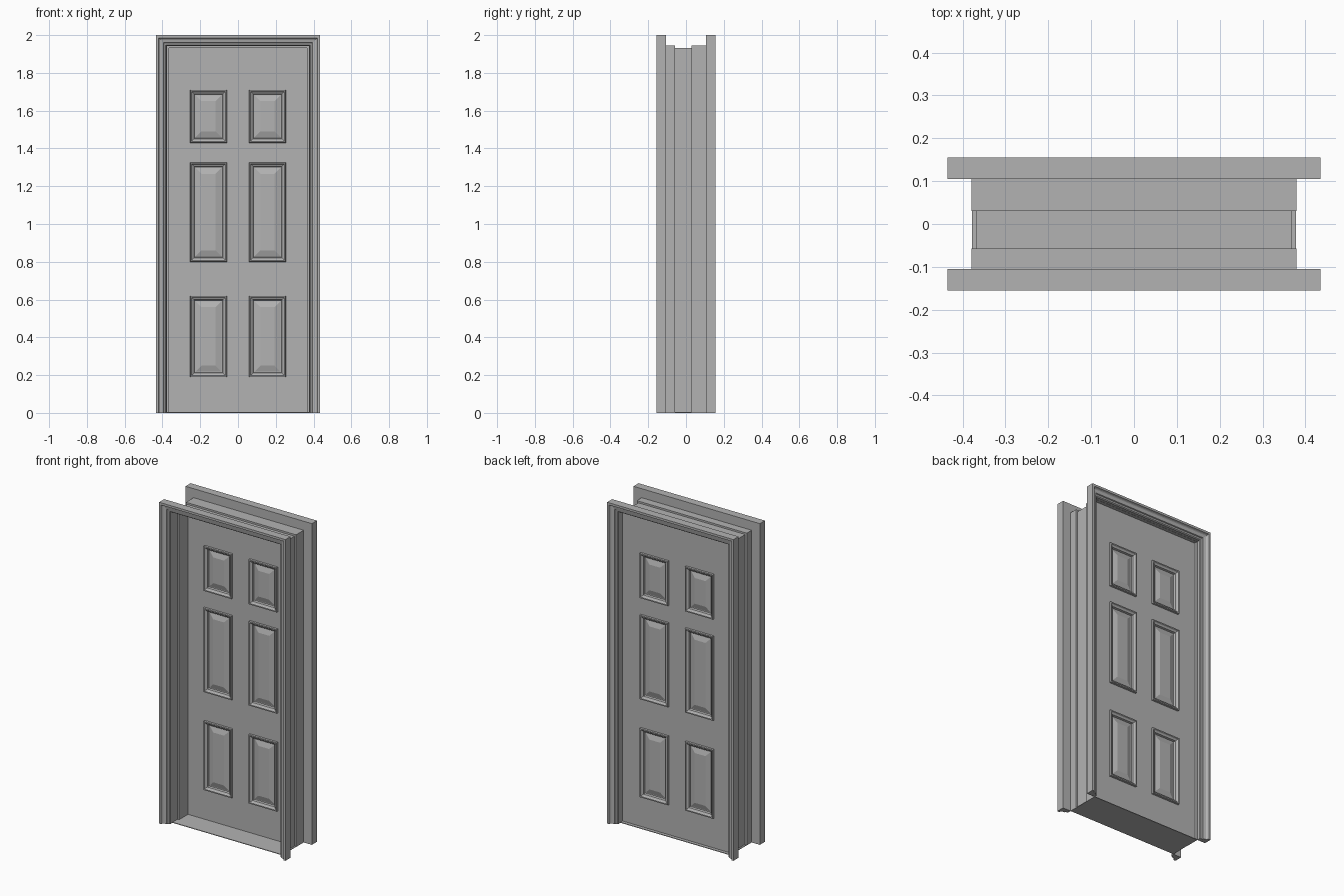
import bpy
import bmesh

cube = bpy.data.objects.get("Cube")
if cube:
    bpy.data.objects.remove(cube, do_unlink=True)

HALF_W, HEIGHT = 0.435, 2.0      # outer edge of the casing
WALL = 0.105                     # half the wall thickness between casings

paint = bpy.data.materials.new("grey_paint")
paint.use_nodes = True
grey = (0.45, 0.45, 0.45, 1)
paint.diffuse_color = grey
paint.node_tree.nodes["Principled BSDF"].inputs["Base Color"].default_value = grey


def finish(name, bm):
    """Turn a bmesh into a painted object."""
    bmesh.ops.recalc_face_normals(bm, faces=bm.faces)
    mesh = bpy.data.meshes.new(name)
    bm.to_mesh(mesh)
    bm.free()
    mesh.materials.append(paint)
    obj = bpy.data.objects.new(name, mesh)
    bpy.context.collection.objects.link(obj)
    return obj


def sweep_frame(name, profile):
    """Carry a closed (inset, y) profile up, across and down with mitred corners."""
    bm = bmesh.new()
    rows = []
    for side, top in ((-1, 0), (-1, 1), (1, 1), (1, 0)):
        rows.append([bm.verts.new((side * (HALF_W - d), y, top * (HEIGHT - d)))
                     for d, y in profile])
    n = len(profile)
    for a, b in zip(rows, rows[1:]):
        for i in range(n):
            j = (i + 1) % n
            bm.faces.new((a[i], a[j], b[j], b[i]))
    bm.faces.new(rows[0])
    bm.faces.new(rows[-1])
    return finish(name, bm)


def box(name, x, y0, y1, z0, z1):
    bm = bmesh.new()
    bmesh.ops.create_cube(bm, size=1)
    for v in bm.verts:
        v.co = (2 * x * v.co.x, y0 + (y1 - y0) * (v.co.y + 0.5),
                z0 + (z1 - z0) * (v.co.z + 0.5))
    return finish(name, bm)


# Moulded casings on both sides of the wall: (inset from outer edge, projection)
moulding = [(0, 0), (0, 0.05), (0.014, 0.05), (0.018, 0.04), (0.022, 0.036),
            (0.040, 0.032), (0.043, 0.026), (0.052, 0.024), (0.057, 0.018),
            (0.057, 0)]
for name, side in (("front_casing", -1), ("back_casing", 1)):
    sweep_frame(name, [(d, side * (WALL + p)) for d, p in moulding])

# Thin jamb lining, stepped inward in the middle to form the stop
inner = [(0.058, -WALL), (0.058, -0.057), (0.069, -0.057),
         (0.069, 0.03), (0.058, 0.03), (0.058, WALL)]
sweep_frame("jamb", inner + [(d - 0.002, y) for d, y in reversed(inner)])

# Threshold
box("threshold", 0.378, -WALL, WALL, 0, 0.004)

# Door leaf: a gridded slab whose panel cells are inset in steps
X_CUTS = [-0.377, -0.253, -0.059, 0.059, 0.253, 0.377]
Z_CUTS = [0.004, 0.19, 0.62, 0.80, 1.325, 1.43, 1.71, 1.941]
# (inset width, depth) of moulding lip, its top, cove, groove and raised field
STEPS = [(0.001, 0.012), (0.007, 0.0), (0.005, -0.006), (0.008, -0.004),
         (0.003, -0.012), (0.005, 0.0), (0.031, 0.010)]
Y_FRONT, Y_BACK = 0.031, 0.085

bm = bmesh.new()
panels = []
edges = []
for y, flip in ((Y_FRONT, False), (Y_BACK, True)):
    grid = [[bm.verts.new((x, y, z)) for z in Z_CUTS] for x in X_CUTS]
    for i in range(len(X_CUTS) - 1):
        for k in range(len(Z_CUTS) - 1):
            quad = [grid[i][k], grid[i + 1][k], grid[i + 1][k + 1], grid[i][k + 1]]
            face = bm.faces.new(quad[::-1] if flip else quad)
            if i % 2 and k % 2:
                panels.append(face)
    edges.append([c[0] for c in grid] + grid[-1][1:]
                 + [c[-1] for c in grid[-2::-1]] + grid[0][-2:0:-1])
front, back = edges
for i in range(len(front)):
    j = (i + 1) % len(front)
    bm.faces.new((front[j], front[i], back[i], back[j]))
bm.normal_update()
for width, depth in STEPS:
    bmesh.ops.inset_individual(bm, faces=panels, thickness=width, depth=depth,
                               use_even_offset=True)
    bm.normal_update()
finish("door_leaf", bm)
